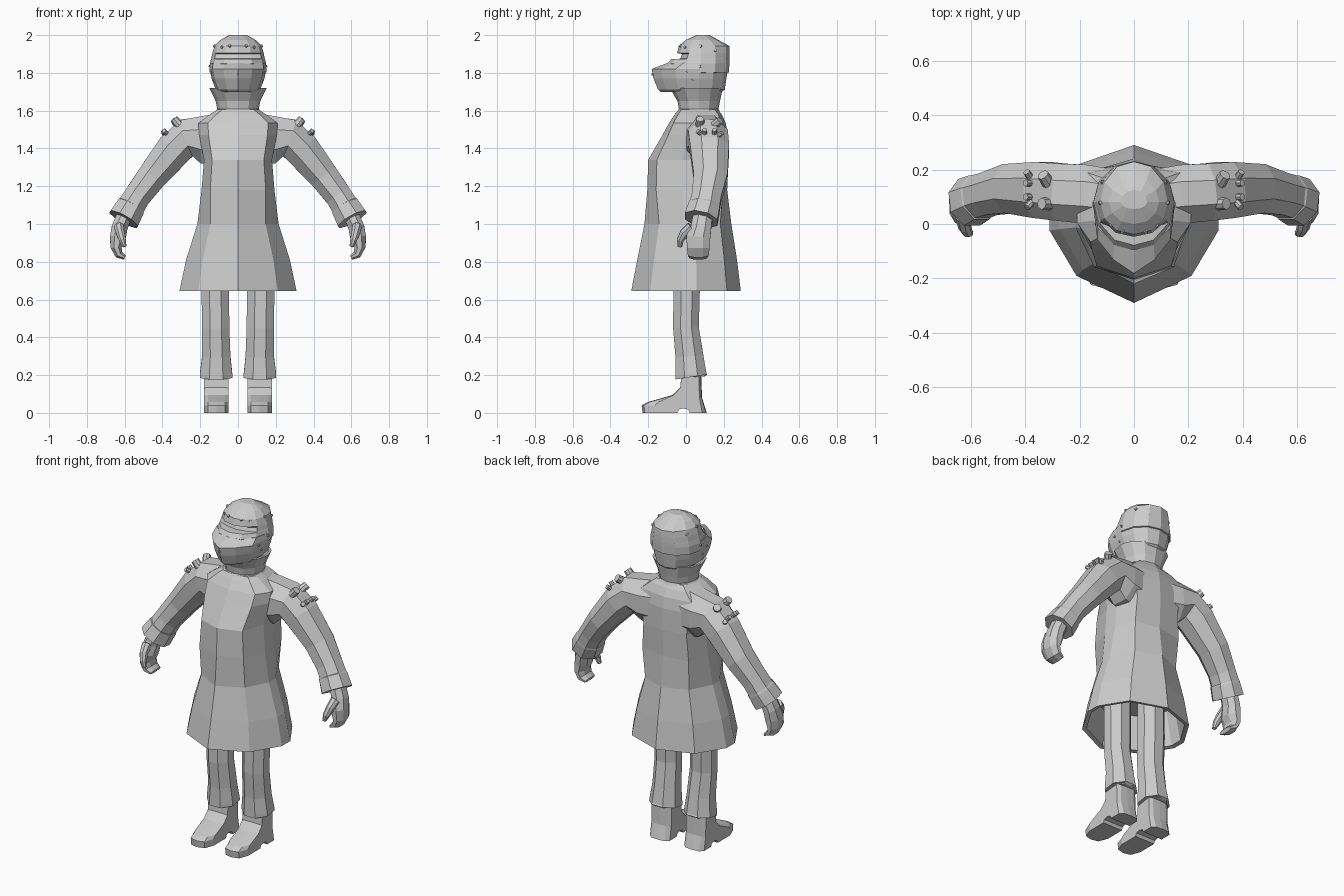
import bpy, bmesh
from mathutils import Vector
from mathutils.bvhtree import BVHTree


def make(name, bm, mirror=False):
    bmesh.ops.recalc_face_normals(bm, faces=bm.faces)
    me = bpy.data.meshes.new(name)
    bm.to_mesh(me)
    ob = bpy.data.objects.new(name, me)
    bpy.context.collection.objects.link(ob)
    if mirror:
        ob.modifiers.new("mirror", 'MIRROR')
    return BVHTree.FromBMesh(bm)


def loft(name, rings, mirror=False):
    bm = bmesh.new()
    vs = [[bm.verts.new(p) for p in r] for r in rings]
    n = len(vs[0])
    for a, b in zip(vs, vs[1:]):
        for i in range(n):
            j = (i + 1) % n
            bm.faces.new((a[i], a[j], b[j], b[i]))
    bm.faces.new(vs[0])
    bm.faces.new(vs[-1])
    return make(name, bm, mirror)


def ring(half, w, yf, yb, z, mid):
    """Symmetric outline: half profile runs front to back, y scaled to yf / yb."""
    pts = []
    for x, y in half:
        yy = mid + (y * (yf - mid) if y > 0 else -y * (yb - mid))
        pts.append(Vector((x * w, yy, z)))
    return pts + [Vector((-p.x, p.y, p.z)) for p in reversed(pts[1:-1])]


OCT = [(1, .42), (.42, 1), (-.42, 1), (-1, .42), (-1, -.42), (-.42, -1), (.42, -1), (1, -.42)]


def limb(name, stations):
    """stations: (x, y, z, half thickness, half depth), mirrored to the other side."""
    cs = [Vector(s[:3]) for s in stations]
    rings = []
    for i, s in enumerate(stations):
        t = (cs[min(i + 1, len(cs) - 1)] - cs[max(i - 1, 0)]).normalized()
        y = Vector((0, 1, 0))
        v = (y - t * y.dot(t)).normalized()
        u = v.cross(t)
        rings.append([cs[i] + u * a * s[3] + v * b * s[4] for a, b in OCT])
    return loft(name, rings, True)


def studs(name, tree, points, r, h):
    bm = bmesh.new()
    for p in points:
        co, no, _, _ = tree.find_nearest(Vector(p))
        if no.dot(Vector(p) - co) < 0:
            no = -no
        m = no.to_track_quat('Z', 'Y').to_matrix().to_4x4()
        m.translation = co + no * h * .1
        bmesh.ops.create_cone(bm, cap_ends=True, segments=8, radius1=r, radius2=r * .9,
                              depth=h, matrix=m)
    make(name, bm, True)


# long coat, starting inside the open hem
COAT = [(0, 1), (.68, .69), (1, .17), (1, -.1), (.68, -.72), (0, -1)]
CHEST = [(0, 1), (.76, .8), (1, .2), (1, -.2), (.8, -.88), (0, -1)]
loft("coat", [ring(COAT, *r, .03) for r in [
    (.245, -.24, .25, .85), (.285, -.265, .265, .65), (.31, -.29, .29, .645),
    (.275, -.258, .27, .81), (.215, -.22, .24, 1.0)]] + [ring(CHEST, *r, .03) for r in [
    (.193, -.205, .218, 1.18), (.18, -.20, .225, 1.34), (.205, -.125, .222, 1.47),
    (.21, -.09, .21, 1.535), (.15, -.06, .19, 1.58), (.11, -.04, .17, 1.605)]])

# flared collar and neck
ROUND = [(0, 1), (.5, .88), (.87, .5), (1, 0), (.87, -.5), (.5, -.88), (0, -1)]
loft("collar", [ring(ROUND, *r, .07) for r in [
    (.135, -.06, .19, 1.57), (.11, -.038, .172, 1.61), (.118, -.045, .18, 1.65),
    (.152, -.085, .195, 1.72), (.138, -.07, .18, 1.72), (.10, -.03, .16, 1.64)]])
loft("neck", [ring(ROUND, .085, -.02, .15, z, .07) for z in (1.6, 1.76)])

# helmet: pointed jaw guard below, dome with recessed eye slit above
JAW = [(0, 1), (.5, .8), (.9, .5), (1, 0), (.87, -.5), (.5, -.88), (0, -1)]
jaw = loft("jaw_guard", [ring(JAW, *r, .07) for r in [
    (.10, -.135, .19, 1.70), (.118, -.148, .205, 1.712), (.14, -.172, .214, 1.77),
    (.15, -.182, .222, 1.82), (.147, -.10, .222, 1.852)]])
SLIT = [(0, .74), (.5, .64)] + ROUND[2:]
dome = loft("helmet_dome", [ring(h, *r, .08) for h, r in [
    (ROUND, (.142, -.07, .21, 1.80)), (ROUND, (.15, -.08, .227, 1.803)),
    (ROUND, (.149, -.098, .23, 1.85)), (ROUND, (.143, -.078, .231, 1.873)),
    (SLIT, (.142, -.07, .231, 1.875)), (SLIT, (.137, -.055, .231, 1.9)),
    (ROUND, (.136, -.047, .231, 1.905)), (ROUND, (.124, -.038, .229, 1.943)),
    (ROUND, (.092, .0, .17, 1.975)), (ROUND, (.048, .055, .125, 2.0))]])
studs("helmet_rivets", dome, [(.11, -.03, 1.945), (.05, -.06, 1.955), (.15, .07, 1.95),
                              (.14, .16, 1.925), (.16, .07, 1.835)], .008, .01)
studs("jaw_rivets", jaw, [(.15, .03, 1.755), (.15, 0, 1.80), (.01, -.19, 1.79)], .007, .008)

# sleeves with turned cuff
sleeve = limb("sleeve", [
    (.11, .10, 1.445, .137, .105), (.185, .11, 1.447, .126, .108), (.27, .117, 1.457, .10, .105),
    (.338, .125, 1.395, .095, .103),
    (.455, .13, 1.252, .078, .09), (.535, .11, 1.145, .07, .078), (.565, .1, 1.095, .072, .08),
    (.568, .098, 1.09, .076, .083), (.605, .08, 1.025, .083, .088), (.604, .081, 1.026, .07, .075),
    (.585, .09, 1.06, .06, .065)])
studs("large_shoulder_studs", sleeve, [(.345, .05, 1.56), (.345, .18, 1.56)], .024, .045)
studs("small_shoulder_studs", sleeve, [
    (.40, .05, 1.50), (.40, .10, 1.50), (.40, .15, 1.50), (.40, .20, 1.49)], .014, .04)

# curled hands and thumbs
limb("hand", [(.60, .09, 1.05, .04, .05), (.627, .08, .98, .042, .054), (.637, .065, .925, .042, .063),
              (.645, .065, .875, .029, .06), (.63, .065, .838, .022, .055), (.598, .065, .822, .012, .046)])
limb("thumb", [(.63, .03, .985, .026, .028), (.622, -.01, .95, .022, .024),
               (.612, -.03, .915, .018, .018), (.60, -.033, .88, .01, .012)])

# trousers with slanted, flared hem
TROUSER = [(.12, 0, .87, .072, .068), (.12, .003, .64, .073, .07), (.118, .0, .45, .072, .068),
           (.115, .018, .3, .075, .074)]
limb("trouser_leg", TROUSER + [(.116, .026, .205, .086, .082), (.116, .028, .19, .086, .085),
                               (.116, .028, .192, .075, .072), (.117, .026, .25, .065, .06)])

# boots: side profile with arched heel notch, slices narrowed toward the toe
BOOT = [(.11, 0), (.02, 0), (.012, .018), (-.015, .024), (-.038, .018), (-.045, 0), (-.23, 0),
        (-.235, .04), (-.2, .058), (-.07, .095), (-.03, .135), (-.02, .26), (.078, .26), (.085, .08)]
slices = []
for dx, k in ((-.066, .6), (-.045, .93), (0, 1), (.045, .93), (.066, .6)):
    s = []
    for y, z in BOOT:
        if y < -.06:
            y = -.06 + (y + .06) * k
        elif y > .05:
            y = .05 + (y - .05) * k
        s.append(Vector((.115 + dx, y, z if z < .06 else .06 + (z - .06) * (.9 + .1 * k))))
    slices.append(s)
loft("boot", slices, True)
